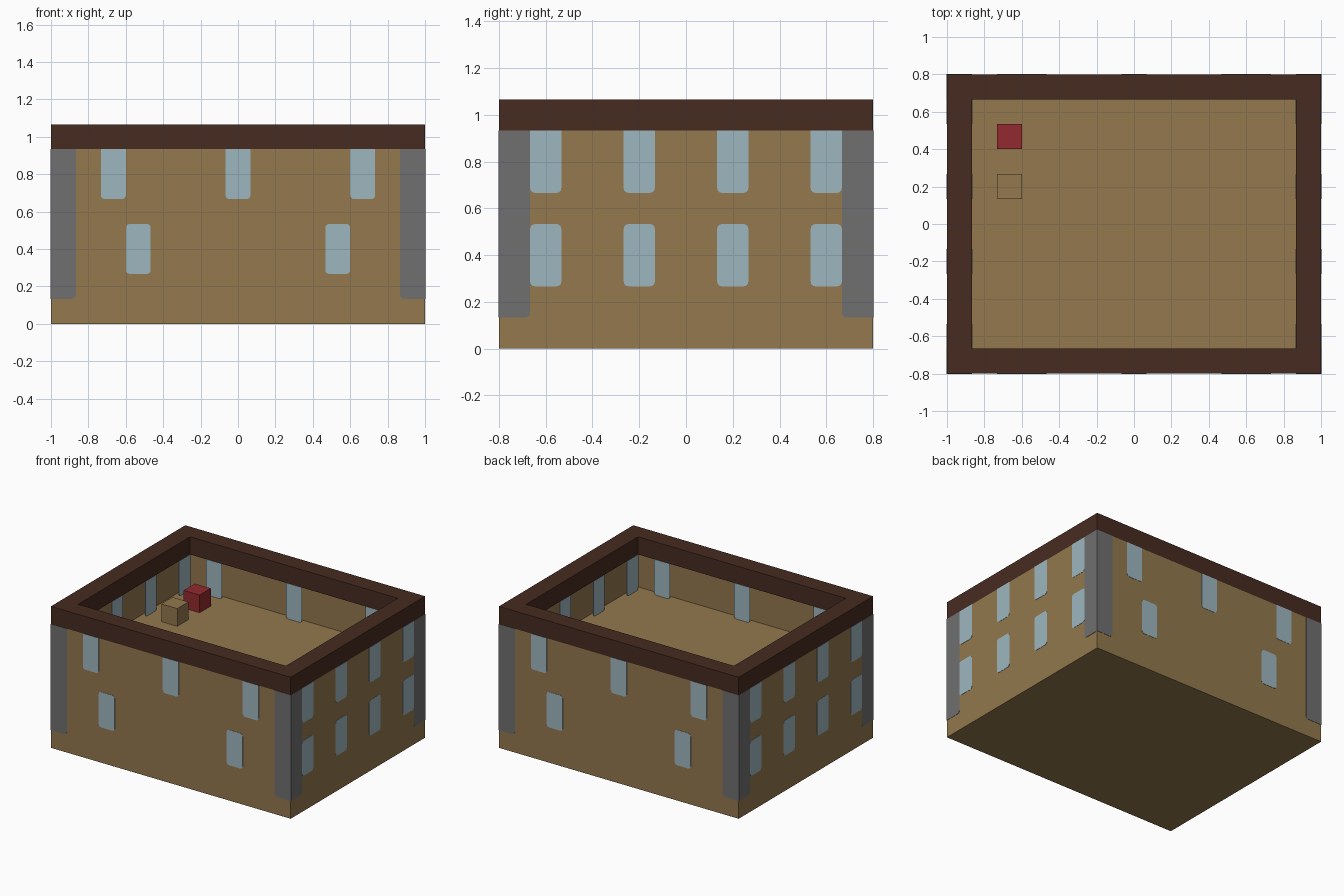
import bpy, bmesh
from math import pi, sin, cos
from mathutils import Matrix, Vector

if "Cube" in bpy.data.objects:
    bpy.data.objects.remove(bpy.data.objects["Cube"])

U = 2 / 15               # one building block
HX, HY = 7.5 * U, 6 * U  # half width, half depth
PROUD = 0.002            # how far painted plates stand out


def material(name, rgb):
    lin = [(c / 255 / 12.92) if c < 11 else ((c / 255 + 0.055) / 1.055) ** 2.4 for c in rgb]
    m = bpy.data.materials.new(name)
    m.use_nodes = True
    m.diffuse_color = (*lin, 1)
    m.node_tree.nodes["Principled BSDF"].inputs["Base Color"].default_value = (*lin, 1)
    return m


TAN = material("tan_plaster", (147, 120, 78))
BROWN = material("dark_brown_trim", (71, 43, 33))
GREY = material("grey_stone", (112, 112, 112))
BLUE = material("pale_blue_glass", (158, 183, 191))
RED = material("red_paint", (146, 42, 46))


def finish(name, bm, mat):
    bmesh.ops.recalc_face_normals(bm, faces=bm.faces)
    mesh = bpy.data.meshes.new(name)
    bm.to_mesh(mesh)
    bm.free()
    mesh.materials.append(mat)
    obj = bpy.data.objects.new(name, mesh)
    bpy.context.collection.objects.link(obj)


def add_box(bm, lo, hi):
    lo, hi = Vector(lo), Vector(hi)
    mat = Matrix.Translation((lo + hi) / 2) @ Matrix.Diagonal((*(hi - lo), 1))
    return bmesh.ops.create_cube(bm, size=1, matrix=mat)["verts"]


def add_plate(bm, u0, u1, z0, z1, dist, turn, radii):
    """Thin upright plate; radii run from the lower left corner anticlockwise."""
    corners = [(u0, z0, 1, 1), (u1, z0, -1, 1), (u1, z1, -1, -1), (u0, z1, 1, -1)]
    rot = Matrix.Rotation(turn, 3, "Z")
    verts = []
    for i, ((u, z, su, sz), r) in enumerate(zip(corners, radii)):
        steps = range(4) if r else range(1)
        for s in steps:
            a = pi + (i + s / 3) * pi / 2
            p = (u + su * r + r * cos(a), -dist - PROUD, z + sz * r + r * sin(a))
            verts.append(bm.verts.new(rot @ Vector(p)))
    face = bm.faces.new(verts)
    new = bmesh.ops.extrude_face_region(bm, geom=[face])["geom"]
    back = rot @ Vector((0, 2 * PROUD, 0))
    bmesh.ops.translate(bm, vec=back, verts=[v for v in new if isinstance(v, bmesh.types.BMVert)])


# Body with a sunken roof floor
bm = bmesh.new()
add_box(bm, (-HX, -HY, 0), (HX, HY, 7 * U))
top = max(bm.faces, key=lambda f: f.calc_center_median().z)
bmesh.ops.inset_region(bm, faces=[top], thickness=U)
well = bmesh.ops.extrude_face_region(bm, geom=[top])["geom"]
bmesh.ops.translate(bm, vec=(0, 0, -2 * U), verts=[v for v in well if isinstance(v, bmesh.types.BMVert)])
bmesh.ops.delete(bm, geom=[top] if top.is_valid else [], context="FACES_ONLY")
finish("building_body", bm, TAN)

# Trim ring around the top of the wall
bm = bmesh.new()
outer = [(-HX, -HY), (HX, -HY), (HX, HY), (-HX, HY)]
inner = [(x - U * (1 if x > 0 else -1), y - U * (1 if y > 0 else -1)) for x, y in outer]
rings = [[bm.verts.new((x, y, z)) for x, y in loop]
         for loop, z in ((outer, 7 * U), (outer, 8 * U), (inner, 8 * U), (inner, 7 * U))]
for a in range(4):
    r0, r1 = rings[a], rings[(a + 1) % 4]
    for i in range(4):
        j = (i + 1) % 4
        bm.faces.new((r0[i], r0[j], r1[j], r1[i]))
finish("parapet_trim", bm, BROWN)

# Windows and corner pillars on all four walls
R = 0.02
LONG = ([-5, 0, 5], [-4, 4])
SHORT = ([-4.5, -1.5, 1.5, 4.5], [-4.5, -1.5, 1.5, 4.5])
walls = [("front", 0, HY, HX, LONG), ("left", pi / 2, HX, HY, SHORT),
         ("back", pi, HY, HX, LONG), ("right", -pi / 2, HX, HY, SHORT)]
for name, turn, dist, half, (upper, lower) in walls:
    bm = bmesh.new()
    for c in upper:
        for d in (dist, dist - U):
            add_plate(bm, (c - .5) * U, (c + .5) * U, 5 * U, 7 * U, d, turn, (R, R, 0, 0))
    for c in lower:
        add_plate(bm, (c - .5) * U, (c + .5) * U, 2 * U, 4 * U, dist, turn, (R, R, R, R))
    finish(name + "_windows", bm, BLUE)

    bm = bmesh.new()
    edge = half + PROUD
    add_plate(bm, -edge, U - half, U, 7 * U, dist, turn, (0, R, 0, 0))
    add_plate(bm, half - U, edge, U, 7 * U, dist, turn, (R, 0, 0, 0))
    finish(name + "_corner_pillars", bm, GREY)

# Small blocks standing on the roof floor
for name, y, mat in (("red_roof_block", 3, RED), ("tan_roof_block", 1, TAN)):
    bm = bmesh.new()
    add_box(bm, (-5.5 * U, y * U, 5 * U), (-4.5 * U, (y + 1) * U, 6 * U))
    finish(name, bm, mat)
